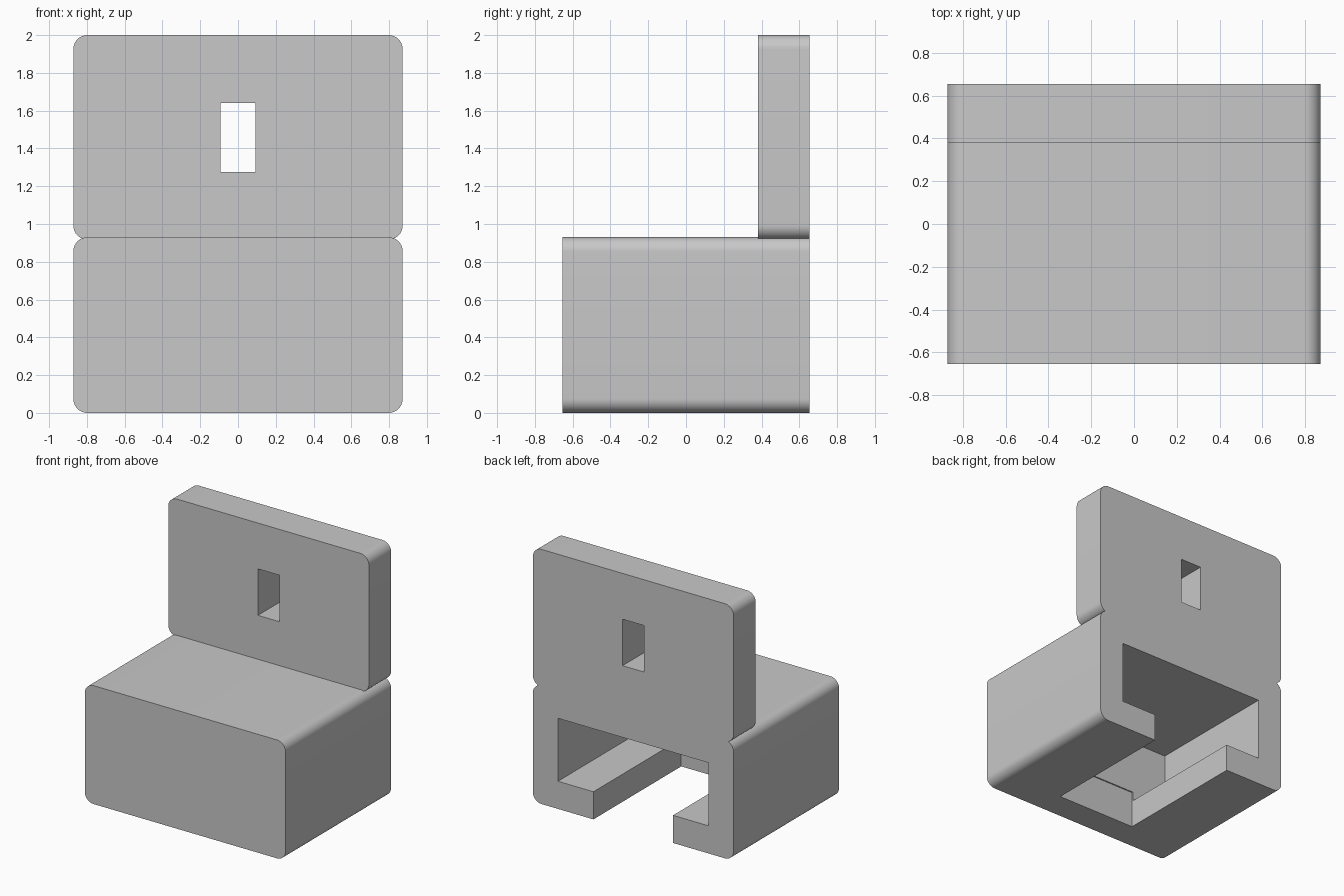
import bpy, bmesh, math

if "Cube" in bpy.data.objects:
    bpy.data.objects.remove(bpy.data.objects["Cube"])

grey = bpy.data.materials.new("light_grey")
grey.diffuse_color = (0.58, 0.58, 0.58, 1)
grey.use_nodes = True
grey.node_tree.nodes["Principled BSDF"].inputs["Base Color"].default_value = grey.diffuse_color

HALF_W, FRONT, BACK, R = 0.872, -0.655, 0.655, 0.075


def rounded_slab(name, y0, y1, z0, z1, steps=10):
    """Rounded rectangle in xz, extruded along y."""
    bm = bmesh.new()
    corners = [(HALF_W - R, z1 - R, 0), (R - HALF_W, z1 - R, 90),
               (R - HALF_W, z0 + R, 180), (HALF_W - R, z0 + R, 270)]
    verts = []
    for cx, cz, start in corners:
        for i in range(steps + 1):
            a = math.radians(start + 90 * i / steps)
            verts.append(bm.verts.new((cx + R * math.cos(a), y0, cz + R * math.sin(a))))
    face = bm.faces.new(verts)
    new = bmesh.ops.extrude_face_region(bm, geom=[face])["geom"]
    bmesh.ops.translate(bm, vec=(0, y1 - y0, 0),
                        verts=[v for v in new if isinstance(v, bmesh.types.BMVert)])
    bmesh.ops.recalc_face_normals(bm, faces=bm.faces[:])
    return add_object(name, bm)


def box(name, half_w, y0, y1, z0, z1):
    bm = bmesh.new()
    bmesh.ops.create_cube(bm, size=1)
    bmesh.ops.scale(bm, vec=(2 * half_w, y1 - y0, z1 - z0), verts=bm.verts[:])
    bmesh.ops.translate(bm, vec=(0, (y0 + y1) / 2, (z0 + z1) / 2), verts=bm.verts[:])
    return add_object(name, bm)


def add_object(name, bm):
    mesh = bpy.data.meshes.new(name)
    bm.to_mesh(mesh)
    bm.free()
    mesh.materials.append(grey)
    obj = bpy.data.objects.new(name, mesh)
    bpy.context.collection.objects.link(obj)
    return obj


def combine(target, other, operation):
    """Apply a boolean and remove the helper."""
    mod = target.modifiers.new(operation.lower(), 'BOOLEAN')
    mod.operation, mod.solver, mod.object = operation, 'EXACT', other
    bpy.context.view_layer.objects.active = target
    bpy.ops.object.modifier_apply(modifier=mod.name)
    bpy.data.objects.remove(other)


# Seat block and backrest slab
chair = rounded_slab("chair", FRONT, BACK, 0, 0.93)
backrest = rounded_slab("backrest", 0.38, BACK, 0.918, 2.0)

# Handle hole through the backrest
combine(backrest, box("handle_hole", 0.093, 0.2, 0.9, 1.275, 1.64), 'DIFFERENCE')

# T-shaped channel, open at the back and underneath
combine(chair, box("channel", 0.654, -0.425, 0.9, 0.217, 0.712), 'DIFFERENCE')
combine(chair, box("floor_slot", 0.346, -0.435, 0.9, -0.2, 0.29), 'DIFFERENCE')

combine(chair, backrest, 'UNION')

# Smooth the rounded edges only
bpy.ops.object.select_all(action='DESELECT')
chair.select_set(True)
bpy.context.view_layer.objects.active = chair
bpy.ops.object.shade_smooth_by_angle(angle=math.radians(30))
